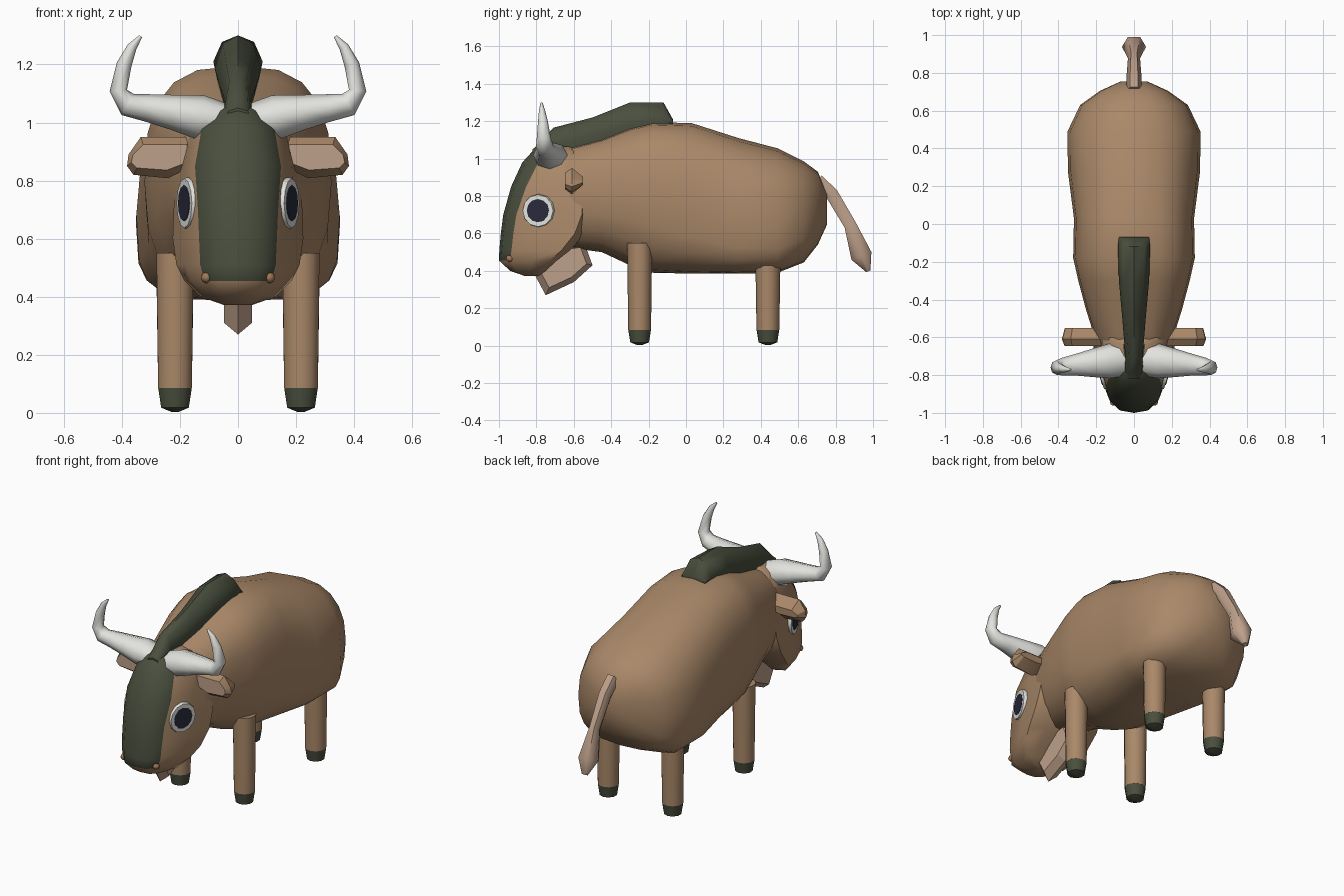
import bpy, bmesh, math
from mathutils import Vector, Matrix

if "Cube" in bpy.data.objects:
    bpy.data.objects.remove(bpy.data.objects["Cube"])


def material(name, rgb):
    m = bpy.data.materials.new(name)
    m.diffuse_color = (*rgb, 1)
    m.use_nodes = True
    m.node_tree.nodes["Principled BSDF"].inputs["Base Color"].default_value = m.diffuse_color
    return m


BROWN = material("brown hide", (0.40, 0.247, 0.14))
GREEN = material("dark green hair", (0.068, 0.078, 0.048))
PINK = material("pale pink skin", (0.51, 0.35, 0.255))
WHITE = material("horn white", (0.76, 0.76, 0.73))
DARK = material("dark pupil", (0.022, 0.022, 0.045))
NOSE = material("nostril brown", (0.36, 0.19, 0.095))


def loft(name, rings, mats, rule=None, angle=50):
    """Skin closed rings of equal length; rule(ring, segment) gives the material index."""
    bm = bmesh.new()
    vs = [[bm.verts.new(p) for p in r] for r in rings]
    n = len(rings[0])
    for i in range(len(vs) - 1):
        for j in range(n):
            k = (j + 1) % n
            f = bm.faces.new((vs[i][j], vs[i][k], vs[i + 1][k], vs[i + 1][j]))
            f.material_index = rule(i, j) if rule else 0
    for i, r in ((-1, vs[0]), (len(vs) - 1, vs[-1])):
        f = bm.faces.new(r)
        f.material_index = rule(i, -1) if rule else 0
    bmesh.ops.recalc_face_normals(bm, faces=bm.faces)
    me = bpy.data.meshes.new(name)
    bm.to_mesh(me)
    bm.free()
    ob = bpy.data.objects.new(name, me)
    bpy.context.collection.objects.link(ob)
    for m in mats:
        me.materials.append(m)
    if angle:
        bpy.ops.object.select_all(action='DESELECT')
        ob.select_set(True)
        bpy.context.view_layer.objects.active = ob
        bpy.ops.object.shade_smooth_by_angle(angle=math.radians(angle))
    return ob


def tube(name, path, side, mat, n=8):
    """Tapered tube; path holds (x, y, z, radius across side, radius in plane)."""
    pts = [Vector(p[:3]) for p in path]
    side = Vector(side)
    rings = []
    for i, p in enumerate(path):
        t = pts[min(i + 1, len(pts) - 1)] - pts[max(i - 1, 0)]
        up = t.cross(side).normalized()
        rings.append([pts[i] + side * p[3] * math.cos(a) + up * p[4] * math.sin(a)
                      for a in (2 * math.pi * k / n for k in range(n))])
    return loft(name, rings, [mat], angle=60)


def spow(v, e):
    return math.copysign(abs(v) ** e, v)


# Body: barrel sections (y, bottom, top, half width, lower and upper squareness, height of widest point)
body = [(-0.75, .64, 1.00, .14, 2.2, 2.6, .5), (-0.6, .52, 1.065, .208, 2.2, 2.6, .5),
        (-0.45, .50, 1.105, .255, 2.2, 2.7, .5), (-0.3, .43, 1.165, .295, 2.3, 2.8, .5),
        (-0.18, .39, 1.195, .322, 2.5, 2.8, .5), (0.03, .385, 1.19, .318, 3.2, 2.7, .47),
        (0.28, .385, 1.11, .35, 3.8, 2.4, .41), (0.49, .39, 1.055, .352, 3.8, 2.4, .41),
        (0.63, .445, .985, .285, 3, 2.4, .43), (0.705, .54, .93, .18, 2.4, 2.4, .47),
        (0.755, .65, .81, .07, 2, 2, .5)]
rings = []
for y, lo, hi, w, e, eu, mid in body:
    c = lo + (hi - lo) * mid
    ring = []
    for k in range(20):
        a = 2 * math.pi * k / 20
        q = 2 / (eu if math.sin(a) > 0 else e)
        h = hi - c if math.sin(a) > 0 else c - lo
        ring.append((w * spow(math.cos(a), q), y, c + h * spow(math.sin(a), q)))
    rings.append(ring)
loft("body", rings, [BROWN], angle=70)

# Head: stacked level sections (z, front y, back y, half width, face width, face depth)
head = [(.372, -.86, -.79, .05, .03, .02), (.40, -.94, -.75, .13, .09, .04),
        (.455, -1.0, -.69, .185, .115, .06), (.51, -.998, -.62, .212, .13, .065),
        (.60, -.99, -.54, .225, .134, .067), (.70, -.977, -.50, .222, .138, .07),
        (.85, -.935, -.50, .205, .148, .08), (.98, -.875, -.53, .17, .125, .085),
        (1.04, -.82, -.58, .12, .075, .05), (1.065, -.77, -.62, .06, .04, .03)]
rings = []
for z, f, b, w, pw, d in head:
    half = [(pw * .6, f + d * .2), (pw, f + d), (pw + .65 * (w - pw), f + d + .45 * (b - f - d)),
            (w, b - .12 * (b - f)), (w * .6, b)]
    rings.append([(0, f, z)] + [(x, y, z) for x, y in half] + [(0, b, z)]
                 + [(-x, y, z) for x, y in reversed(half)])
loft("head", rings, [BROWN, GREEN],
     lambda i, j: 1 if i >= 2 and j in (0, 1, 10, 11, -1) else 0, angle=60)

# Mane: ridge along the neck (y, top, bottom, half width)
mane = [(-.82, 1.05, .98, .05), (-.78, 1.085, 1.0, .05), (-.71, 1.165, 1.02, .045),
        (-.5, 1.22, 1.06, .062), (-.3, 1.30, 1.11, .08), (-.12, 1.30, 1.15, .085), (-.07, 1.21, 1.17, .08)]
rings = []
for y, t, b, w in mane:
    h = t - b
    rings.append([(0, y, t), (w * .65, y, t - .15 * h), (w, y, b + .4 * h), (w * .8, y, b),
                  (-w * .8, y, b), (-w, y, b + .4 * h), (-w * .65, y, t - .15 * h)])
loft("mane", rings, [GREEN], angle=45)

# Beard: keel under the jaw
outline = [(-.82, .40), (-.66, .52), (-.54, .54), (-.5, .43), (-.6, .34), (-.75, .27)]
rings = [[(x, -.66 + (y + .66) * s, .47 + (z - .47) * s) for y, z in outline]
         for x, s in ((-.048, .8), (0, 1), (.048, .8))]
loft("beard", rings, [PINK], angle=0)

# Tail with a tuft
tube("tail", [(0, .70, .88, .042, .045), (0, .78, .81, .04, .04), (0, .878, .645, .032, .038),
              (0, .938, .48, .064, .066), (0, .975, .398, .02, .014)], (1, 0, 0), PINK, 6)


def disc(name, centre, normal, radius, depth, mat, n=12):
    """Short faceted plug pointing along normal."""
    rot = Vector(normal).to_track_quat('Z', 'Y').to_matrix().to_4x4()
    m = Matrix.Translation(centre) @ rot
    rings = [[m @ Vector((r * math.cos(2 * math.pi * k / n), r * math.sin(2 * math.pi * k / n), h))
              for k in range(n)] for r, h in ((radius, -.03), (radius, depth * .6), (radius * .97, depth))]
    return loft(name, rings, [mat], angle=30)


for s, side in ((1, "left"), (-1, "right")):
    # Legs and hooves
    for part, y, top in (("front", -.248, .55), ("rear", .438, .46)):
        def ring(r, z):
            return [(s * .217 + r * math.cos(math.pi * (k + .5) / 5),
                     y + r * math.sin(math.pi * (k + .5) / 5), z) for k in range(10)]
        loft(f"{part}_leg_{side}", [ring(.061, .085), ring(.067, top)], [BROWN], angle=40)
        loft(f"{part}_hoof_{side}", [ring(.012, .003), ring(.05, .018), ring(.061, .087)], [GREEN], angle=40)

    # Horns
    horn = [(.05, -.72, 1.005, .085, .062), (.13, -.725, 1.018, .092, .077), (.22, -.735, 1.035, .075, .061),
            (.31, -.745, 1.05, .057, .048), (.38, -.755, 1.062, .047, .042), (.412, -.76, 1.11, .038, .03),
            (.392, -.765, 1.2, .026, .026), (.365, -.77, 1.26, .016, .017), (.335, -.772, 1.297, .006, .006)]
    tube(f"horn_{side}", [(s * p[0], *p[1:]) for p in horn], (0, 1, 0), WHITE, 8)

    # Ears: wedge section with a pink front
    edge = [(.16, .85), (.24, .808), (.36, .82), (.382, .85), (.377, .89), (.335, .95), (.16, .95)]
    cx, cz = .275, .882
    rings = [[(s * (cx + (x - cx) * kx), y, cz + (z - cz) * kz) for x, z in edge]
             for y, kx, kz in ((-.647, .86, .62), (-.61, 1, 1), (-.55, .85, .3))]
    loft(f"ear_{side}", rings, [BROWN, PINK], lambda i, j: 1 if i < 0 else 0, angle=30)

    # Eyes
    out = Vector((s * .95, -.31, 0)).normalized()
    eye = Vector((s * .170, -.787, .722))
    disc(f"eye_white_{side}", eye, out, .088, .016, WHITE)
    disc(f"pupil_{side}", eye + out * .016, out, .062, .003, DARK)

    # Nostrils
    rings = [[(s * .108 + .02 * math.sin(a) * math.cos(b), -.942 - .02 * math.cos(a),
               .466 + .02 * math.sin(a) * math.sin(b)) for b in (math.pi * k / 4 for k in range(8))]
             for a in (.3, .9, 1.57, 2.2, 2.8)]
    loft(f"nostril_{side}", rings, [NOSE], angle=60)
